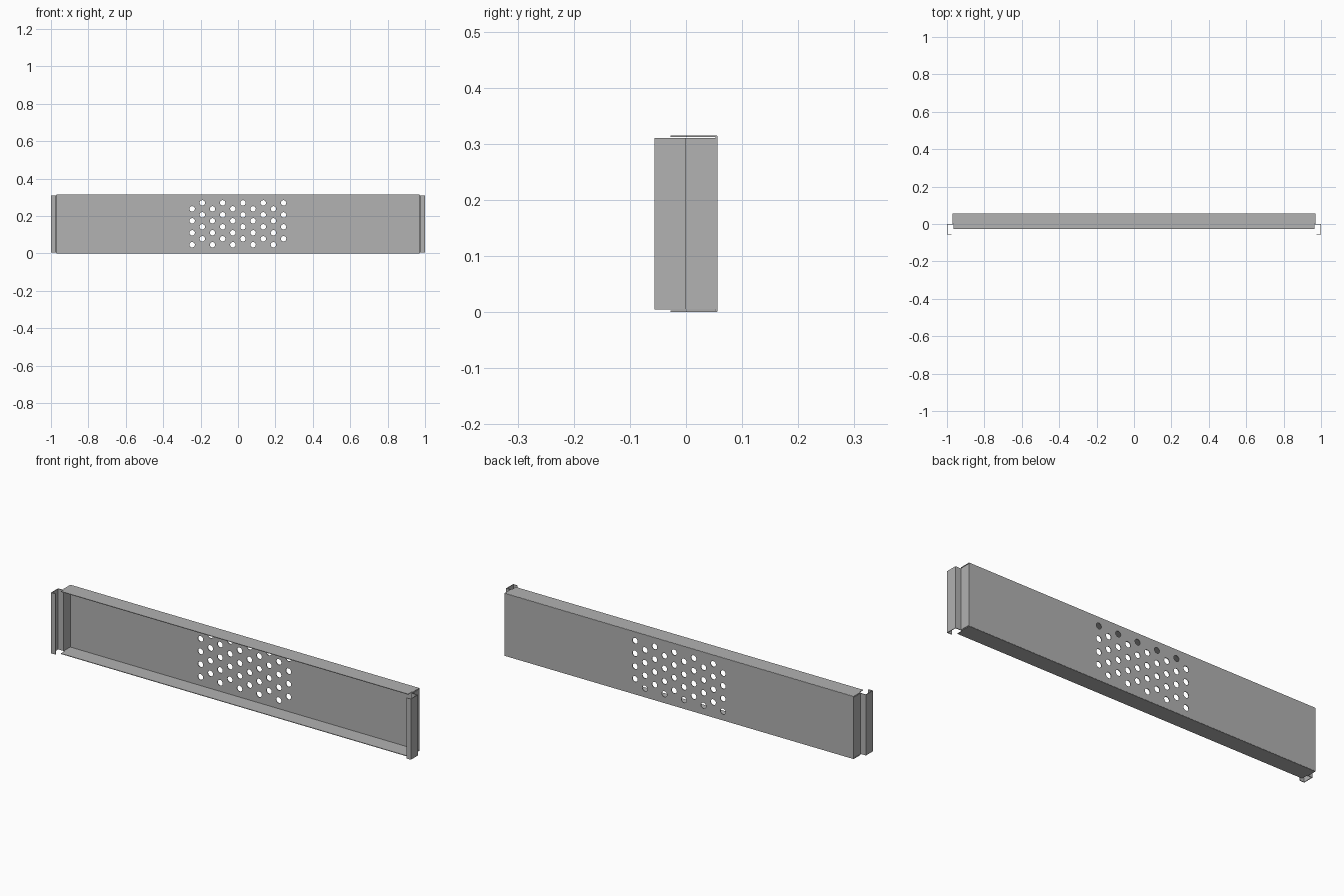
import bpy, bmesh, math
from mathutils import Matrix

if "Cube" in bpy.data.objects:
    bpy.data.objects.remove(bpy.data.objects["Cube"])

T = 0.003           # sheet thickness
H = 0.315           # overall height
steel = bpy.data.materials.new("grey steel")
steel.diffuse_color = (0.445, 0.445, 0.445, 1)
steel.use_nodes = True
steel.node_tree.nodes["Principled BSDF"].inputs["Base Color"].default_value = steel.diffuse_color


def finish(name, bm):
    bmesh.ops.recalc_face_normals(bm, faces=bm.faces)
    mesh = bpy.data.meshes.new(name)
    bm.to_mesh(mesh)
    bm.free()
    mesh.materials.append(steel)
    ob = bpy.data.objects.new(name, mesh)
    bpy.context.collection.objects.link(ob)
    return ob


def box(name, x0, x1, y0, y1, z0, z1):
    bm = bmesh.new()
    bmesh.ops.create_cube(bm, size=1)
    for v in bm.verts:
        v.co.x = x1 if v.co.x > 0 else x0
        v.co.y = y1 if v.co.y > 0 else y0
        v.co.z = z1 if v.co.z > 0 else z0
    return finish(name, bm)


def prism(name, outline, z0, z1):
    bm = bmesh.new()
    face = bm.faces.new([bm.verts.new((x, y, z0)) for x, y in outline])
    new = bmesh.ops.extrude_face_region(bm, geom=[face])["geom"]
    for v in new:
        if isinstance(v, bmesh.types.BMVert):
            v.co.z = z1
    return finish(name, bm)


# Back panel
panel = box("back_panel", -0.97, 0.97, 0.053, 0.056, 0.001, H - 0.001)

# Staggered grid of vent holes cut through the panel
bm = bmesh.new()
for col in range(10):
    for row in range(4):
        x = -0.245 + col * 0.0543
        z = 0.046 + row * 0.064 + (0.032 if col % 2 else 0)
        place = Matrix.Translation((x, 0.0545, z)) @ Matrix.Rotation(math.pi / 2, 4, 'X')
        bmesh.ops.create_cone(bm, cap_ends=True, segments=16, radius1=0.0145,
                              radius2=0.0145, depth=0.03, matrix=place)
cutter = finish("hole_cutter", bm)
cutter.hide_render = True
cut = panel.modifiers.new("vent_holes", 'BOOLEAN')
cut.operation = 'DIFFERENCE'
cut.solver = 'EXACT'
cut.object = cutter
bpy.context.view_layer.objects.active = panel
bpy.ops.object.modifier_apply(modifier=cut.name)
bpy.data.objects.remove(cutter)

# Top and bottom flanges, slightly shorter in front of the end walls
for name, z0 in (("bottom_flange", 0), ("top_flange", H - T)):
    outline = [(-0.965, -0.028), (0.965, -0.028), (0.965, 0), (0.97, 0),
               (0.97, 0.055), (-0.97, 0.055), (-0.97, 0), (-0.965, 0)]
    prism(name, outline, z0, z0 + T)

# Folded end brackets: wall, outward step, outer wall and inward lip
path = [(0.967, 0.054), (0.967, -T), (1 - T, -T), (1 - T, -0.056 + T),
        (0.975, -0.056 + T), (0.975, -0.056), (1, -0.056), (1, 0),
        (0.97, 0), (0.97, 0.054)]
for side, name in ((1, "right_end_bracket"), (-1, "left_end_bracket")):
    prism(name, [(side * x, y) for x, y in path], 0.005, 0.31)
